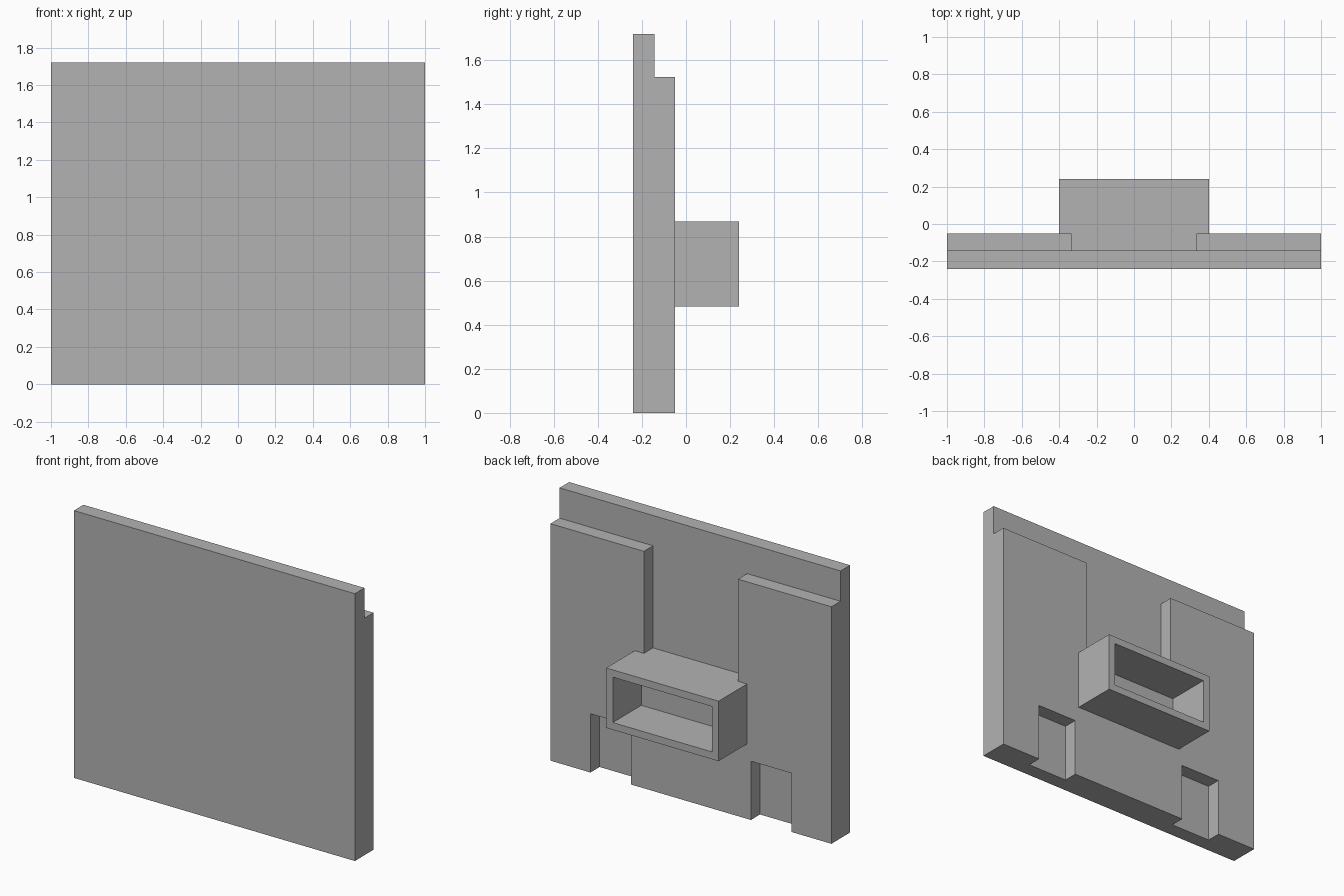
import bpy, bmesh, math

cube = bpy.data.objects.get("Cube")
if cube:
    bpy.data.objects.remove(cube, do_unlink=True)

grey = bpy.data.materials.new("plain grey")
grey.use_nodes = True
colour = (0.45, 0.45, 0.45, 1)
grey.diffuse_color = colour
grey.node_tree.nodes["Principled BSDF"].inputs["Base Color"].default_value = colour

FRONT, STEP, REAR, HOUSING_REAR = -0.24, -0.143, -0.05, 0.24
LEDGE, HOUSING_TOP, HOUSING_BOTTOM = 1.525, 0.868, 0.482


def finish(name, bm):
    bmesh.ops.recalc_face_normals(bm, faces=bm.faces)
    mesh = bpy.data.meshes.new(name)
    bm.to_mesh(mesh)
    bm.free()
    mesh.materials.append(grey)
    obj = bpy.data.objects.new(name, mesh)
    bpy.context.collection.objects.link(obj)
    return obj


def box(name, x, y, z):
    """Box given by its low and high limit on each axis."""
    bm = bmesh.new()
    bmesh.ops.create_cube(bm, size=2)
    for v in bm.verts:
        v.co = [lim[c > 0] for lim, c in zip((x, y, z), v.co)]
    return finish(name, bm)


def hole(x, z, radius):
    bm = bmesh.new()
    bmesh.ops.create_cone(bm, cap_ends=True, segments=32, radius1=radius,
                          radius2=radius, depth=1)
    for v in bm.verts:
        v.co = (v.co.x + x, v.co.z, v.co.y + z)
    return finish("hole_cutter", bm)


def combine(target, tool, operation):
    """Apply an exact boolean and remove its helper."""
    tool.hide_render = True
    mod = target.modifiers.new("shape", "BOOLEAN")
    mod.operation, mod.solver, mod.object = operation, "EXACT", tool
    bpy.context.view_layer.objects.active = target
    bpy.ops.object.modifier_apply(modifier=mod.name)
    bpy.data.objects.remove(tool, do_unlink=True)


# Panel with a stepped top, extruded sideways from its profile
bm = bmesh.new()
profile = [(FRONT, 0), (REAR, 0), (REAR, LEDGE), (STEP, LEDGE), (STEP, 1.72), (FRONT, 1.72)]
face = bm.faces.new([bm.verts.new((-1, y, z)) for y, z in profile])
side = bmesh.ops.extrude_face_region(bm, geom=[face])["geom"]
bmesh.ops.translate(bm, vec=(2, 0, 0), verts=[g for g in side if isinstance(g, bmesh.types.BMVert)])
panel = finish("mounting_panel", bm)

# Central channel in the rear layer
combine(panel, box("channel_cutter", (-0.335, 0.335), (STEP, 0.5), (HOUSING_TOP, 2)), "DIFFERENCE")

# Bottom notches and fixing holes, mirrored left and right
for s in (-1, 1):
    x = sorted((s * 0.427, s * 0.715))
    combine(panel, box("notch_cutter", x, (STEP, 0.5), (-0.5, 0.378)), "DIFFERENCE")
    for hx, hz, r in ((0.11, 1.335, 0.03), (0.11, 1.05, 0.03),
                      (0.603, 0.27, 0.018), (0.54, 0.21, 0.018)):
        combine(panel, hole(s * hx, hz, r), "DIFFERENCE")

# Open rear housing, its roof level with the channel floor
wall = 0.047
combine(panel, box("housing", (-0.4, 0.4), (-0.1, HOUSING_REAR), (HOUSING_BOTTOM, HOUSING_TOP)), "UNION")
combine(panel, box("housing_cutter", (-0.4 + wall, 0.4 - wall), (REAR, 0.5),
                   (HOUSING_BOTTOM + wall, HOUSING_TOP - wall)), "DIFFERENCE")

# Smooth hole walls, sharp edges elsewhere
bpy.ops.object.select_all(action="DESELECT")
panel.select_set(True)
bpy.context.view_layer.objects.active = panel
bpy.ops.object.shade_smooth_by_angle(angle=math.radians(30))
